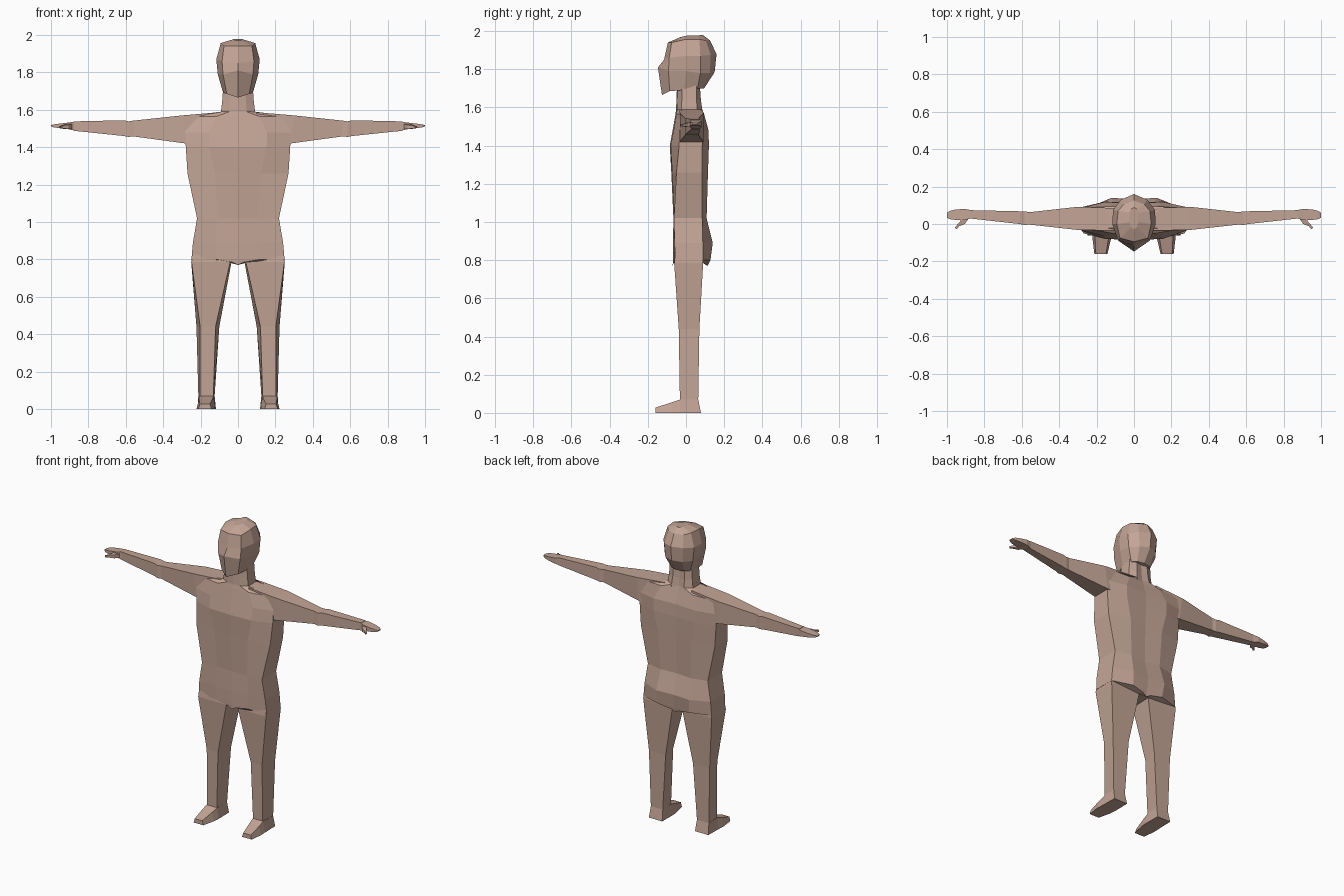
import bpy, bmesh

skin = bpy.data.materials.new("skin")
skin.diffuse_color = (0.55, 0.375, 0.305, 1)


def loft(name, rings, both=False):
    """Skin a list of equal-length 3D rings, cap the ends, optionally mirror in x."""
    bm = bmesh.new()
    vs = [[bm.verts.new(p) for p in r] for r in rings]
    n = len(vs[0])
    for a, b in zip(vs, vs[1:]):
        for i in range(n):
            j = (i + 1) % n
            bm.faces.new((a[i], a[j], b[j], b[i]))
    bm.faces.new(vs[0])
    bm.faces.new(vs[-1])
    bmesh.ops.recalc_face_normals(bm, faces=bm.faces)
    me = bpy.data.meshes.new(name)
    bm.to_mesh(me)
    bm.free()
    me.materials.append(skin)
    ob = bpy.data.objects.new(name, me)
    bpy.context.collection.objects.link(ob)
    if both:
        m = ob.modifiers.new("mirror", "MIRROR")
        m.use_mirror_merge = False
    return ob


def whole(half):
    """Close a half ring that starts and ends on the centre plane."""
    return half + [(-x, y, z) for x, y, z in half[-2:0:-1]]


def body_ring(z, hw, front, front_side, back_side, back, mid=0.5, dip=0.0):
    """Trunk section: centre, chest corner, flat flank, back corner, spine."""
    xm = hw * mid
    return whole([(0, front, z - dip), (xm, front + 0.005, z), (hw, front_side, z),
                  (hw, back_side, z), (xm, back, z), (0, back - 0.008, z - dip)])


# Trunk: crotch, buttocks, waist, ribs, chest, shoulders, neck base
loft("torso", [
    body_ring(0.785, 0.05, -0.07, -0.045, 0.09, 0.12, 0.6, 0.015),
    body_ring(0.80, 0.249, -0.068, -0.055, 0.088, 0.128, 0.45),
    body_ring(0.89, 0.241, -0.068, -0.06, 0.088, 0.14, 0.5),
    body_ring(1.02, 0.219, -0.066, -0.063, 0.085, 0.108),
    body_ring(1.26, 0.27, -0.077, -0.05, 0.085, 0.115, 0.45),
    body_ring(1.40, 0.279, -0.085, -0.036, 0.085, 0.12, 0.55),
    body_ring(1.48, 0.283, -0.07, -0.033, 0.09, 0.118, 0.55),
    body_ring(1.565, 0.283, -0.055, -0.02, 0.085, 0.095, 0.4),
    body_ring(1.59, 0.092, -0.052, -0.022, 0.06, 0.085),
])

# Neck
loft("neck", [
    body_ring(1.57, 0.094, -0.053, -0.024, 0.06, 0.088),
    body_ring(1.64, 0.085, -0.05, -0.022, 0.055, 0.078),
    body_ring(1.75, 0.077, -0.046, -0.02, 0.055, 0.07),
])

# Head: jaw, cheeks, brow, crown, top
loft("head", [whole(h) for h in (
    [(0, -0.126, 1.665), (0.06, -0.085, 1.685), (0.08, -0.01, 1.692),
     (0.072, 0.06, 1.70), (0.045, 0.085, 1.70), (0, 0.095, 1.70)],
    [(0, -0.147, 1.81), (0.08, -0.092, 1.79), (0.108, 0.0, 1.79),
     (0.103, 0.075, 1.78), (0.062, 0.125, 1.78), (0, 0.15, 1.785)],
    [(0, -0.115, 1.85), (0.085, -0.088, 1.86), (0.116, 0.0, 1.87),
     (0.112, 0.075, 1.87), (0.07, 0.13, 1.875), (0, 0.16, 1.88)],
    [(0, -0.095, 1.94), (0.075, -0.075, 1.94), (0.092, 0.0, 1.957),
     (0.085, 0.07, 1.957), (0.055, 0.105, 1.95), (0, 0.125, 1.952)],
    [(0, -0.03, 1.968), (0.015, -0.015, 1.972), (0.025, 0.01, 1.977),
     (0.025, 0.06, 1.977), (0.015, 0.08, 1.979), (0, 0.088, 1.98)],
)])


def arm_ring(x, y0, y1, z0, z1, lean=0.0):
    return [(x, y0, z0), (x, y1, z0), (x + lean, y1, z1), (x + lean, y0, z1)]


# Arms: shoulder, elbow, forearm, wrist
loft("arm", [
    arm_ring(0.10, -0.035, 0.085, 1.42, 1.587),
    arm_ring(0.28, -0.032, 0.092, 1.42, 1.570, 0.02),
    arm_ring(0.56, -0.003, 0.063, 1.458, 1.542),
    arm_ring(0.585, -0.005, 0.068, 1.455, 1.538),
    arm_ring(0.61, 0.0, 0.068, 1.460, 1.544),
    arm_ring(0.88, 0.030, 0.074, 1.488, 1.538),
], True)

# Hands and thumbs
loft("hand", [
    arm_ring(0.87, 0.030, 0.074, 1.489, 1.537),
    arm_ring(0.905, 0.022, 0.081, 1.496, 1.532),
    arm_ring(0.955, 0.022, 0.077, 1.502, 1.526),
    arm_ring(0.985, 0.026, 0.07, 1.506, 1.522),
    arm_ring(1.0, 0.034, 0.060, 1.511, 1.518),
], True)
loft("thumb", [
    [(0.88, 0.035, 1.498), (0.92, 0.035, 1.498), (0.92, 0.035, 1.525), (0.88, 0.035, 1.525)],
    [(0.905, 0.0, 1.498), (0.93, 0.012, 1.498), (0.93, 0.012, 1.520), (0.905, 0.0, 1.520)],
    [(0.935, -0.012, 1.50), (0.945, -0.004, 1.50), (0.945, -0.004, 1.515), (0.935, -0.012, 1.515)],
    [(0.948, -0.028, 1.503), (0.958, -0.02, 1.503), (0.958, -0.02, 1.512), (0.948, -0.028, 1.512)],
], True)


def leg_ring(z, fi, fo, yf, bi, bo, yb):
    """Inner and outer x for front edge and back edge."""
    return [(fi, yf, z), (fo, yf, z), (bo, yb, z), (bi, yb, z)]


# Legs: hip, thigh top, knee, ankle
loft("leg", [
    leg_ring(0.84, 0.04, 0.243, -0.055, 0.03, 0.243, 0.085),
    leg_ring(0.785, 0.042, 0.248, -0.062, 0.035, 0.25, 0.09),
    leg_ring(0.44, 0.12, 0.202, -0.038, 0.100, 0.222, 0.07),
    leg_ring(0.07, 0.132, 0.203, -0.032, 0.125, 0.212, 0.064),
], True)


def foot_ring(y, x0, x1, top, inset):
    return [(x0, y, 0), (x1, y, 0), (x1 - inset, y, top), (x0 + inset, y, top)]


# Feet: heel, ankle front, instep, toe
loft("foot", [
    [(0.12, 0.078, 0), (0.217, 0.078, 0), (0.212, 0.064, 0.072), (0.125, 0.064, 0.072)],
    foot_ring(-0.032, 0.118, 0.220, 0.070, 0.013),
    foot_ring(-0.075, 0.122, 0.222, 0.055, 0.014),
    foot_ring(-0.16, 0.142, 0.212, 0.028, 0.008),
], True)
